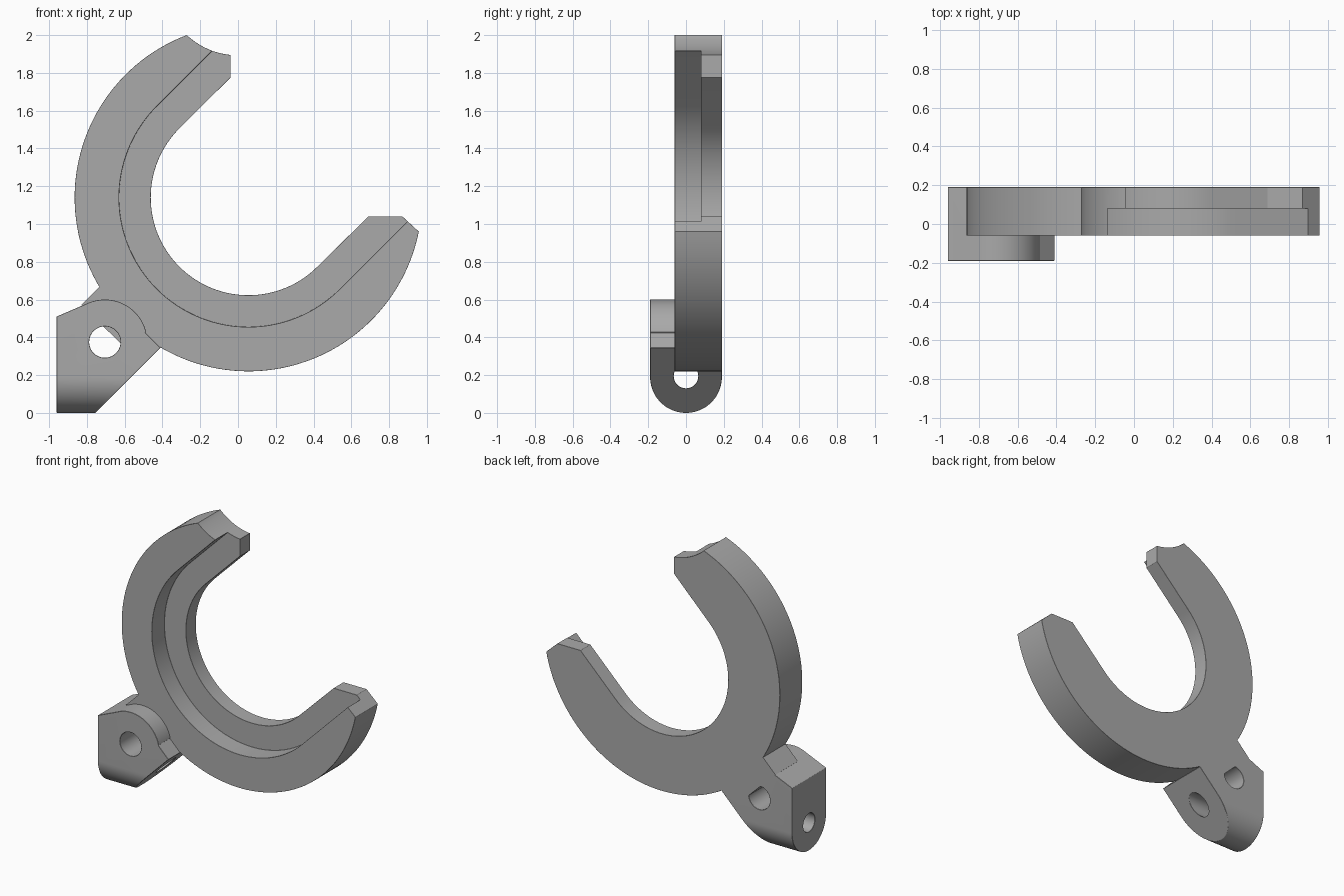
import bpy, bmesh
from math import cos, sin, radians, hypot
from mathutils import Vector

if "Cube" in bpy.data.objects:
    bpy.data.objects.remove(bpy.data.objects["Cube"], do_unlink=True)

grey = bpy.data.materials.new("plain_grey")
grey.use_nodes = True
colour = (0.40, 0.40, 0.40, 1)
grey.diffuse_color = colour
grey.node_tree.nodes["Principled BSDF"].inputs["Base Color"].default_value = colour

CX, CZ = 0.055, 1.14        # ring centre
BACK, FRONT, STEP = 0.19, -0.06, 0.08


def arc(cx, cz, r, start, end, n):
    angles = [radians(start + (end - start) * i / n) for i in range(n + 1)]
    return [(cx + r * cos(a), cz + r * sin(a)) for a in angles]


def prism(name, points, low, high, axis="Y"):
    """Extrude a flat outline along X or Y."""
    place = {"Y": lambda a, b: (a, low, b), "X": lambda a, b: (low, a, b)}[axis]
    shift = Vector((0, high - low, 0) if axis == "Y" else (high - low, 0, 0))
    bm = bmesh.new()
    face = bm.faces.new([bm.verts.new(place(*p)) for p in points])
    out = bmesh.ops.extrude_face_region(bm, geom=[face])
    moved = [v for v in out["geom"] if isinstance(v, bmesh.types.BMVert)]
    bmesh.ops.translate(bm, verts=moved, vec=shift)
    bmesh.ops.recalc_face_normals(bm, faces=bm.faces)
    mesh = bpy.data.meshes.new(name)
    bm.to_mesh(mesh)
    bm.free()
    mesh.materials.append(grey)
    ob = bpy.data.objects.new(name, mesh)
    bpy.context.collection.objects.link(ob)
    return ob


def apply(ob, mod):
    bpy.ops.object.select_all(action="DESELECT")
    ob.select_set(True)
    bpy.context.view_layer.objects.active = ob
    bpy.ops.object.modifier_apply(modifier=mod.name)


def combine(ob, other, operation):
    mod = ob.modifiers.new("combine", "BOOLEAN")
    mod.object, mod.operation, mod.solver = other, operation, "EXACT"
    apply(ob, mod)
    bpy.data.objects.remove(other, do_unlink=True)


def soften(ob):
    mod = ob.modifiers.new("edge_chamfer", "BEVEL")
    mod.width, mod.segments = 0.008, 1
    mod.limit_method, mod.angle_limit = "ANGLE", radians(25)
    apply(ob, mod)


# Open ring: outer arc, two straight jaws and a round inner seat
outline = arc(CX, CZ, 0.92, 110.7, 348.7, 96)
outline += [(0.87, 1.04), (0.69, 1.04)]
outline += arc(CX, CZ, 0.517, 315, 135, 64)
outline += [(-0.04, 1.775)]
outline += arc(0, 2.29, 0.397, -95.8, -132, 10)
ring = prism("open_ring", outline, FRONT, BACK)

# Wider recess cut into the front of the ring
reach = 1.2
seat = arc(CX, CZ, 0.685, 135, 315, 64)
seat += [(seat[-1][0] + reach, seat[-1][1] + reach), (seat[0][0] + reach, seat[0][1] + reach)]
combine(ring, prism("recess_cutter", seat, FRONT - 0.1, STEP), "DIFFERENCE")
soften(ring)

# Mounting lug with a rounded boss, and a rounded underside
lug_outline = [(-0.96, -0.1), (-0.855, -0.1), (-0.41, 0.345), (-0.49, 0.425)]
lug_outline += arc(-0.705, 0.375, 0.225, 13, 117, 32) + [(-0.96, 0.51)]
lug = prism("mounting_lug", lug_outline, -0.3, 0.3)
underside = arc(0, 0.19, 0.19, 180, 360, 40) + [(0.19, 0.8), (-0.19, 0.8)]
combine(lug, prism("underside_shape", underside, -1.2, 0, "X"), "INTERSECT")

# Cross holes
front_hole = arc(-0.705, 0.375, 0.083, 0, 360, 40)[:-1]
side_hole = arc(0, 0.195, 0.065, 0, 360, 40)[:-1]
combine(lug, prism("front_hole_cutter", front_hole, -0.4, 0.4), "DIFFERENCE")
combine(lug, prism("side_hole_cutter", side_hole, -1.2, 0, "X"), "DIFFERENCE")
soften(lug)

# Web joining the lug to the ring
web = prism("web", [(-0.83, 0.57), (-0.73, 0.67), (-0.6, 0.7), (-0.35, 0.45),
                    (-0.41, 0.35), (-0.55, 0.3)], FRONT, BACK)
combine(ring, web, "UNION")
combine(ring, lug, "UNION")
ring.name = "open_ring_with_lug"

bpy.ops.object.select_all(action="DESELECT")
ring.select_set(True)
bpy.context.view_layer.objects.active = ring
bpy.ops.object.shade_smooth_by_angle(angle=radians(20))
